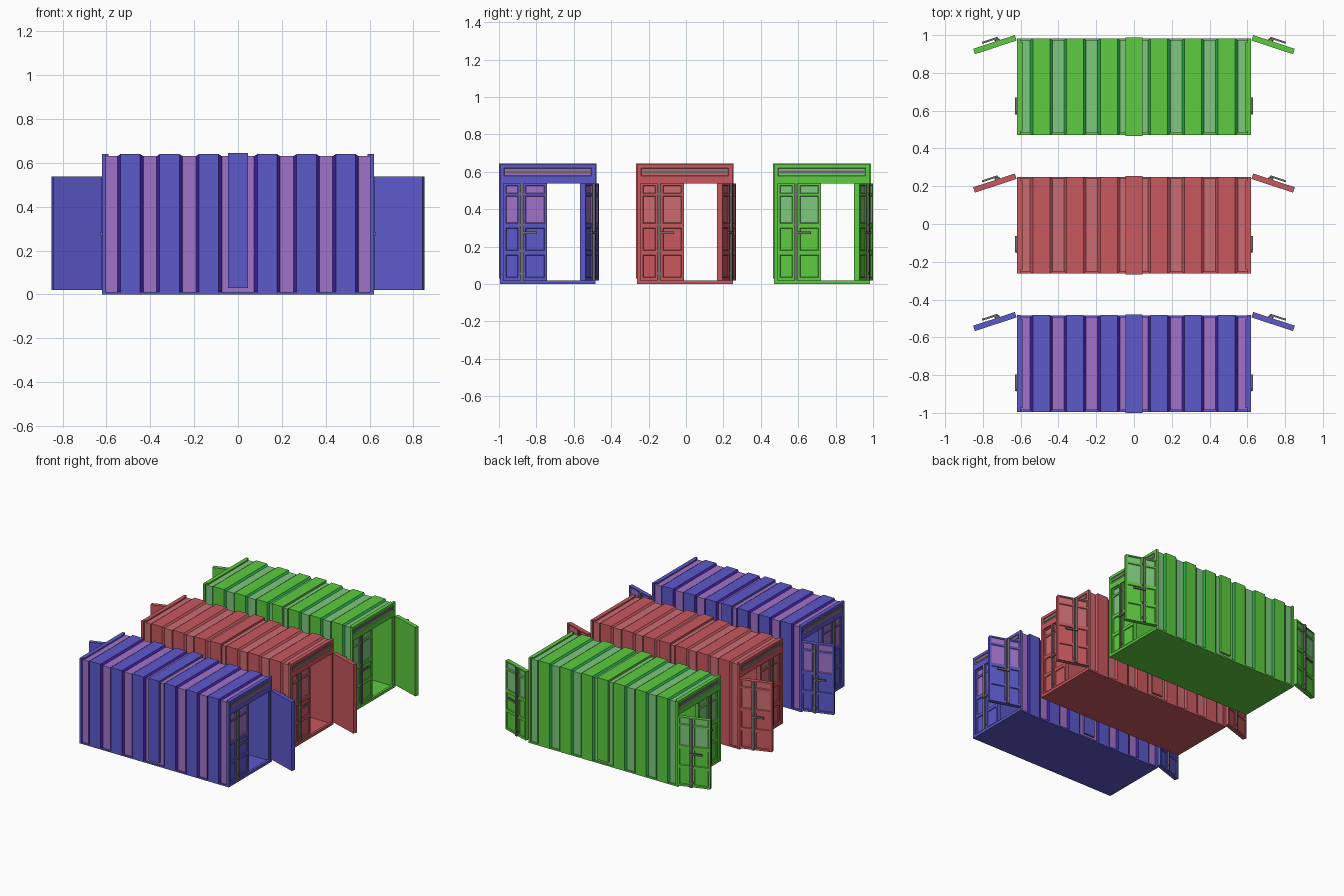
import bpy
import bmesh
from mathutils import Matrix, Vector

cube = bpy.data.objects.get("Cube")
if cube:
    bpy.data.objects.remove(cube, do_unlink=True)


def material(name, r, g, b):
    m = bpy.data.materials.new(name)
    m.use_nodes = True
    m.diffuse_color = (r, g, b, 1)
    m.node_tree.nodes["Principled BSDF"].inputs["Base Color"].default_value = (r, g, b, 1)
    return m


GREY = material("metal grey", 0.17, 0.16, 0.15)
SCHEMES = {
    "blue": (-0.739, [material("blue", 0.11, 0.10, 0.60),
                      material("purple", 0.35, 0.17, 0.58),
                      material("deep violet", 0.05, 0.014, 0.35)]),
    "red": (-0.006, [material("red", 0.58, 0.10, 0.115),
                     material("light red", 0.60, 0.15, 0.165),
                     material("dark red", 0.50, 0.085, 0.10)]),
    "green": (0.727, [material("green", 0.11, 0.60, 0.05),
                      material("light green", 0.21, 0.58, 0.21),
                      material("dark green", 0.02, 0.38, 0.06)]),
}
MAIN, LIGHT, DARK, METAL = range(4)

# Container proportions
END, HALF, TOP = 0.62, 0.256, 0.64
DEPTH = 0.01
DOOR_W, DOOR_LOW, DOOR_HIGH, DOOR_T = 0.232, 0.02, 0.537, 0.03


def finish(name, bm, mats, xf):
    """Place the mesh, fix its normals and make an object of it."""
    bm.transform(xf)
    bmesh.ops.recalc_face_normals(bm, faces=bm.faces)
    me = bpy.data.meshes.new(name)
    bm.to_mesh(me)
    bm.free()
    for m in mats + [GREY]:
        me.materials.append(m)
    ob = bpy.data.objects.new(name, me)
    bpy.context.collection.objects.link(ob)
    return ob


def add_box(bm, lo, hi, mat=MAIN):
    lo, hi = Vector(lo), Vector(hi)
    xf = Matrix.Translation((lo + hi) / 2) @ Matrix.Diagonal((*(hi - lo), 1))
    verts = bmesh.ops.create_cube(bm, size=1, matrix=xf)["verts"]
    for f in {f for v in verts for f in v.link_faces}:
        f.material_index = mat


def add_panelled_slab(bm, lo, hi, columns, rows, light_above):
    """Slab whose +y face carries a grid of sunken panels."""
    add_box(bm, lo, hi)
    for axis, spans in ((0, columns), (2, rows)):
        normal = Vector((0, 0, 0))
        normal[axis] = 1
        for cut in (c for span in spans for c in span):
            bmesh.ops.bisect_plane(bm, geom=bm.verts[:] + bm.edges[:] + bm.faces[:],
                                   plane_co=normal * cut, plane_no=normal)
    bm.normal_update()

    def within(value, spans):
        return any(a < value < b for a, b in spans)

    panels = []
    for f in bm.faces:
        c = f.calc_center_median()
        if f.normal.y > 0.9 and within(c.x, columns) and within(c.z, rows):
            panels.append(f)
    rims = bmesh.ops.inset_individual(bm, faces=panels, thickness=0.004, depth=-0.006)["faces"]
    for f in panels + rims:
        if f.calc_center_median().z > light_above:
            f.material_index = LIGHT


def frame_of(origin, along, outward):
    """Local x runs along the part, local y points out of the container."""
    xf = Matrix.Identity(4)
    for col, vec in enumerate((along, outward, (0, 0, 1), origin)):
        for row in range(3):
            xf[row][col] = vec[row]
    return xf


def door(name, mats, xf):
    bm = bmesh.new()
    add_panelled_slab(bm, (0, -DOOR_T, DOOR_LOW), (DOOR_W, 0, DOOR_HIGH),
                      [(0.012, 0.078), (0.118, 0.218)],
                      [(0.035, 0.155), (0.178, 0.30), (0.325, 0.47), (0.485, 0.528)], 0.31)
    # Lock rod, its brackets and the handle
    add_box(bm, (0.088, 0, DOOR_LOW), (0.106, 0.012, DOOR_HIGH), METAL)
    for z in (0.05, 0.17, 0.31, 0.475):
        add_box(bm, (0.083, 0, z), (0.111, 0.008, z + 0.012), METAL)
    add_box(bm, (0.09, 0.01, 0.268), (0.178, 0.02, 0.282), METAL)
    finish(name, bm, mats, xf)


def corrugated_shell(name, mats, xf):
    # Ridge stations along the length, with the inset of each one
    stations = [(-END + 0.01, DEPTH)]
    for c in sorted(s * v for s in (-1, 1) for v in (0.133, 0.312, 0.491)):
        stations += [(c - 0.059, DEPTH), (c - 0.045, 0), (c + 0.045, 0), (c + 0.059, DEPTH)]
    stations.append((END - 0.01, DEPTH))
    bm = bmesh.new()
    rings = []
    for x, d in stations:
        h, t = HALF - d, TOP - d
        rings.append([bm.verts.new((x, y, z)) for y, z in
                      ((-h, 0.008), (-h, t), (h, t), (h, 0.008))])
    for i in range(len(rings) - 1):
        d0, d1 = stations[i][1], stations[i + 1][1]
        mat = DARK if d0 != d1 else (LIGHT if d0 else MAIN)
        for k in range(3):
            f = bm.faces.new((rings[i][k], rings[i + 1][k],
                              rings[i + 1][k + 1], rings[i][k + 1]))
            f.material_index = mat
    finish(name, bm, mats, xf)


def boxes(name, mats, xf, items):
    bm = bmesh.new()
    for lo, hi in items:
        add_box(bm, lo, hi)
    finish(name, bm, mats, xf)


def container(colour, cy, mats):
    place = Matrix.Translation((0, cy, 0))
    corrugated_shell(colour + "_corrugated_shell", mats, place)

    boxes(colour + "_floor", mats, place,
          [((-END, -HALF + 0.001, 0), (END, HALF - 0.001, 0.012))])

    # Smooth inner walls and ceiling
    a, b = HALF - 0.012, HALF - 0.022
    x = END - 0.012
    boxes(colour + "_lining", mats, place, [
        ((-x, -a, 0.01), (x, -b, TOP - 0.012)),
        ((-x, b, 0.01), (x, a, TOP - 0.012)),
        ((-x, -b, TOP - 0.022), (x, b, TOP - 0.012))])

    # Middle strap over the roof and down both sides
    w, o = 0.045, HALF + 0.005
    boxes(colour + "_middle_strap", mats, place, [
        ((-w, -o, 0.03), (w, -a, TOP + 0.005)),
        ((-w, a, 0.03), (w, o, TOP + 0.005)),
        ((-w, -a, TOP - 0.012), (w, a, TOP + 0.005))])

    for side, s in (("left", 1), ("right", -1)):
        end = place @ Matrix.Diagonal((s, 1, 1, 1))
        label = colour + "_" + side
        # End posts and sill
        boxes(label + "_end_frame", mats, end, [
            ((END - 0.018, -HALF, 0), (END, -HALF + 0.02, TOP)),
            ((END - 0.018, HALF - 0.02, 0), (END, HALF, TOP)),
            ((END - 0.018, -HALF + 0.02, 0), (END, HALF - 0.02, DOOR_LOW))])
        # Header beam with a sunken grey bar
        bm = bmesh.new()
        r = HALF - 0.02
        add_panelled_slab(bm, (-r, -0.03, DOOR_HIGH), (r, 0, TOP),
                          [(-r + 0.002, r - 0.002)], [(0.577, 0.62)], 0.5)
        add_box(bm, (-r + 0.01, -0.008, 0.59), (r - 0.01, -0.002, 0.608), METAL)
        finish(label + "_header", bm, mats,
               end @ frame_of((END, 0, 0), (0, 1, 0), (1, 0, 0)))
        # Closed door, then the door swung wide open
        door(label + "_closed_door", mats,
             end @ frame_of((END - 0.01, -HALF + 0.02, 0), (0, 1, 0), (1, 0, 0)))
        door(label + "_open_door", mats,
             end @ frame_of((0.631, 0.273, 0), (0.95, -0.312, 0), (0.312, 0.95, 0)))


for colour, (cy, mats) in SCHEMES.items():
    container(colour, cy, mats)
